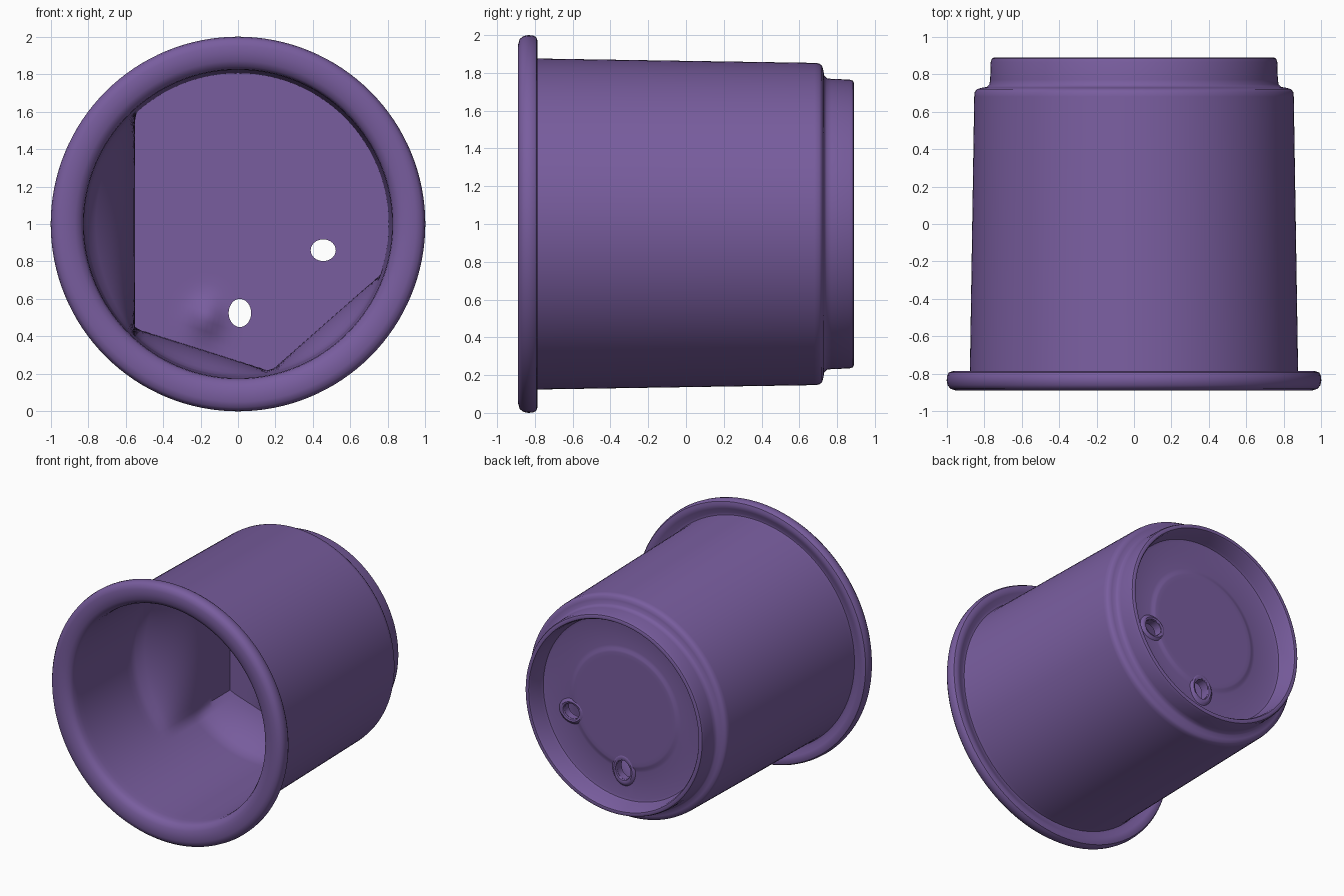
import bpy, bmesh
from math import sin, cos, pi, exp, radians
from mathutils import Matrix

if "Cube" in bpy.data.objects:
    bpy.data.objects.remove(bpy.data.objects["Cube"])

purple = bpy.data.materials.new("purple plastic")
purple.use_nodes = True
COLOUR = (0.19, 0.11, 0.345, 1)
purple.diffuse_color = COLOUR
purple.node_tree.nodes["Principled BSDF"].inputs["Base Color"].default_value = COLOUR
purple.node_tree.nodes["Principled BSDF"].inputs["Roughness"].default_value = 0.6

SEGMENTS = 128
FLOOR_Y, FLOOR_R = 0.69, 0.805
BASE_Y = 0.745


# Inside: floor rings, then the wall out towards the mouth
inside = [(FLOOR_R * i / 14, FLOOR_Y) for i in range(15)]
inside += [(FLOOR_R + 0.018 * i / 30, 0.68 - 1.48 * i / 30) for i in range(31)]

# Outside: rolled rim, tapered wall, stepped foot
outside = [(0.827, -0.84), (0.84, -0.865), (0.87, -0.882), (0.91, -0.89), (0.95, -0.889),
           (0.98, -0.88), (0.995, -0.86), (1.0, -0.835), (0.998, -0.81), (0.988, -0.792),
           (0.965, -0.785), (0.935, -0.79), (0.90, -0.81), (0.88, -0.81), (0.876, -0.78),
           (0.853, 0.68), (0.85, 0.705), (0.838, 0.72), (0.815, 0.727), (0.785, 0.732),
           (0.772, 0.745), (0.768, 0.77), (0.765, 0.865), (0.758, 0.884), (0.745, 0.89),
           (0.73, 0.887), (0.722, 0.875), (0.708, 0.77)]
# Deeply recessed base with a faint raised disc
outside += [(r, BASE_Y + h) for r, h in
            [(0.70, 0.005), (0.68, 0), (0.48, 0), (0.46, 0.002), (0.445, 0.009), (0.43, 0.011),
             (0.40, 0.011), (0, 0.011)]]

# Flattened areas of the inner wall: direction, distance, depth where each begins and ends
DENTS = [((-1, 0.0), 0.55, -0.12, 0.42),
         ((0.66, -0.75), 0.705, 0.3, 0.68),
         ((-0.3, -0.95), 0.695, 0.3, 0.68)]


def inner_point(r, y, angle):
    wall = FLOOR_R if y >= FLOOR_Y else r
    limit = wall
    for (dx, dz), dist, start, end in DENTS:
        facing = dx * cos(angle) + dz * sin(angle)
        if facing > 0.1:
            flat = min(wall, dist / facing)
            t = min(max((y - start) / (end - start), 0), 1)
            limit = min(limit, wall + (flat - wall) * t * (2 - t))
    r *= limit / wall
    x, z = r * cos(angle), r * sin(angle)
    # low swelling on the floor beside the lower hole
    if y >= FLOOR_Y:
        y -= 0.06 * exp(-((x + 0.17) ** 2 + (z + 0.5) ** 2) / 0.008)
    return x, y, z + 1


def bridge(bm, near, far):
    count = len(near)
    for s in range(count):
        t = (s + 1) % count
        bm.faces.new((near[s], near[t], far[t], far[s]))


def make_object(name, bm):
    mesh = bpy.data.meshes.new(name)
    bm.to_mesh(mesh)
    bm.free()
    obj = bpy.data.objects.new(name, mesh)
    mesh.materials.append(purple)
    bpy.context.collection.objects.link(obj)
    return obj


def activate(obj):
    bpy.ops.object.select_all(action='DESELECT')
    obj.select_set(True)
    bpy.context.view_layer.objects.active = obj


# Cup: the whole profile turned around the y axis
bm = bmesh.new()
rings = []
for i, (r, y) in enumerate(inside + outside):
    ring = []
    for s in range(SEGMENTS):
        a = 2 * pi * s / SEGMENTS
        co = inner_point(r, y, a) if i < len(inside) else (r * cos(a), y, 1 + r * sin(a))
        ring.append(bm.verts.new(co))
    rings.append(ring)
for near, far in zip(rings, rings[1:]):
    bridge(bm, near, far)
bmesh.ops.remove_doubles(bm, verts=bm.verts, dist=1e-5)
bmesh.ops.recalc_face_normals(bm, faces=bm.faces)
cup = make_object("cup", bm)

# Two oval drain holes through the base, each with a low collar at the back
HOLES = [("lower", 0.01, 0.525, 0.06, 0.075), ("side", 0.455, 0.86, 0.067, 0.058)]
COLLAR = [(1.0, -0.005), (1.08, 0.012), (1.3, 0.016), (1.5, 0.01), (1.75, -0.005)]
collars = []
for name, x, z, rx, rz in HOLES:
    place = Matrix.Translation((x, 0.72, z)) @ Matrix.Diagonal((rx, 1, rz, 1))
    bm = bmesh.new()
    bmesh.ops.create_cone(bm, cap_ends=True, segments=32, radius1=1, radius2=1, depth=0.5,
                          matrix=place @ Matrix.Rotation(pi / 2, 4, 'X'))
    cutter = make_object(name + "_hole_cutter", bm)
    cutter.hide_render = True
    activate(cup)
    mod = cup.modifiers.new("hole", 'BOOLEAN')
    mod.object, mod.operation, mod.solver = cutter, 'DIFFERENCE', 'EXACT'
    bpy.ops.object.modifier_apply(modifier=mod.name)
    bpy.data.objects.remove(cutter)

    bm = bmesh.new()
    loops = []
    for k, h in COLLAR:
        angles = [2 * pi * s / 32 for s in range(32)]
        loops.append([bm.verts.new((x + k * rx * cos(a), BASE_Y + h, z + k * rz * sin(a)))
                      for a in angles])
    for near, far in zip(loops, loops[1:] + loops[:1]):
        bridge(bm, near, far)
    bmesh.ops.recalc_face_normals(bm, faces=bm.faces)
    collars.append(make_object(name + "_hole_collar", bm))

for obj in [cup] + collars:
    activate(obj)
    bpy.ops.object.shade_smooth_by_angle(angle=radians(40))
